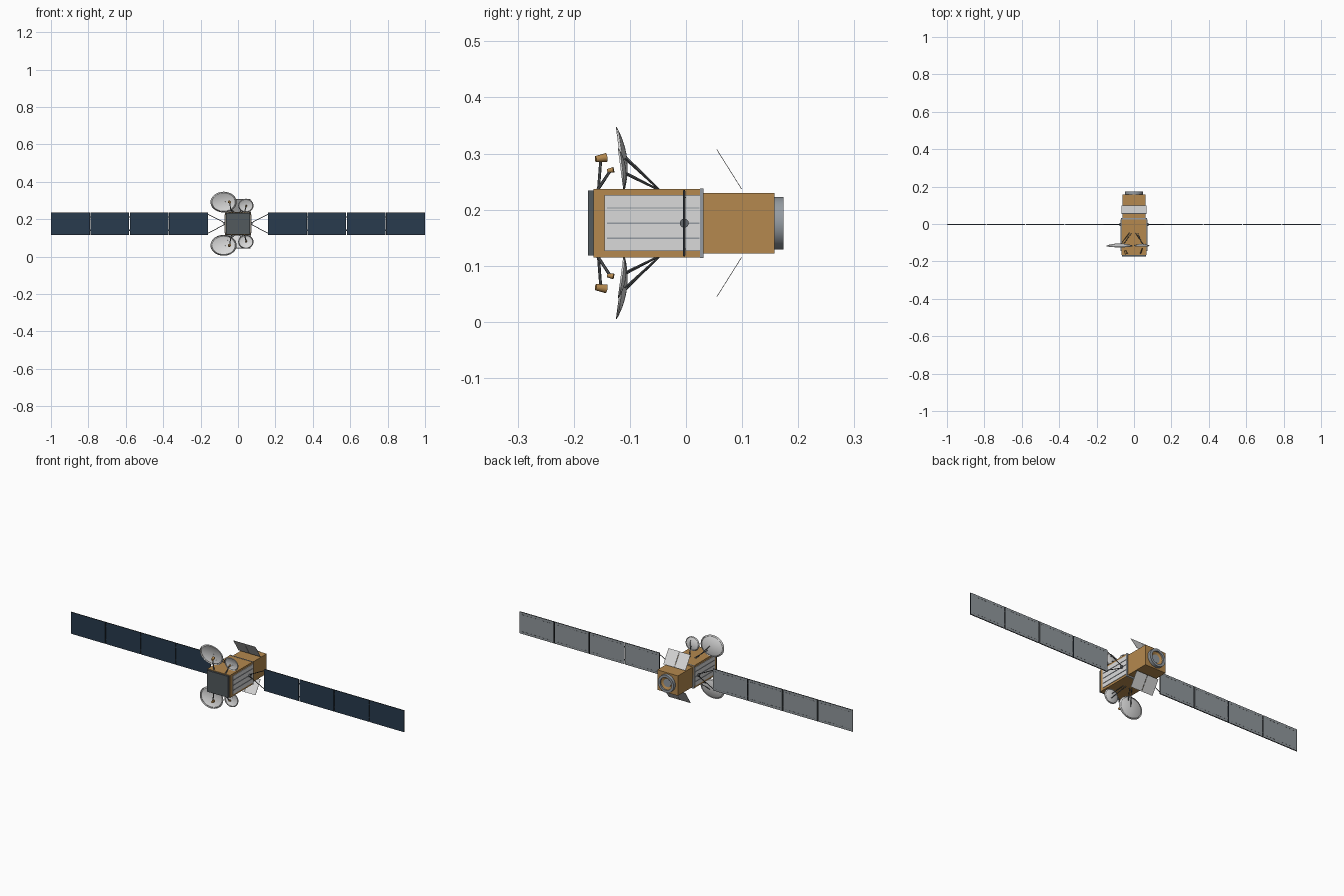
import bpy, bmesh, math
from mathutils import Vector, Matrix

cube = bpy.data.objects.get("Cube")
if cube:
    bpy.data.objects.remove(cube, do_unlink=True)

ZC = 0.176  # height of the long axis


def material(name, rgb):
    m = bpy.data.materials.new(name)
    m.use_nodes = True
    m.diffuse_color = (*rgb, 1)
    m.node_tree.nodes["Principled BSDF"].inputs["Base Color"].default_value = (*rgb, 1)
    return m


GOLD = material("gold foil", (0.46, 0.25, 0.077))
WHITE = material("pale grey", (0.7, 0.7, 0.7))
NAVY = material("solar navy", (0.021, 0.043, 0.075))
GREY = material("panel grey", (0.28, 0.31, 0.33))
SLATE = material("dark slate", (0.085, 0.1, 0.11))
STRUT = material("strut grey", (0.13, 0.14, 0.15))
BLACK = material("edge black", (0.02, 0.022, 0.025))
STEEL = material("ring steel", (0.3, 0.33, 0.36))


def finish(bm, name, mat, smooth=False):
    bmesh.ops.recalc_face_normals(bm, faces=bm.faces)
    me = bpy.data.meshes.new(name)
    bm.to_mesh(me)
    bm.free()
    me.materials.append(mat)
    ob = bpy.data.objects.new(name, me)
    bpy.context.collection.objects.link(ob)
    if smooth:
        bpy.ops.object.select_all(action='DESELECT')
        ob.select_set(True)
        bpy.context.view_layer.objects.active = ob
        bpy.ops.object.shade_smooth_by_angle(angle=math.radians(40))
    return ob


def add_box(bm, center, size, rot=Matrix()):
    mat = Matrix.Translation(center) @ rot @ Matrix.Diagonal((*size, 1))
    bmesh.ops.create_cube(bm, size=1, matrix=mat)


def box(name, mat, center, size):
    bm = bmesh.new()
    add_box(bm, center, size)
    return finish(bm, name, mat)


def rods(name, mat, pairs, r1, r2=None, seg=8):
    bm = bmesh.new()
    for a, b in pairs:
        a, b = Vector(a), Vector(b)
        d = b - a
        mtx = Matrix.Translation((a + b) / 2) @ d.to_track_quat('Z', 'Y').to_matrix().to_4x4()
        bmesh.ops.create_cone(bm, cap_ends=True, segments=seg, radius1=r1,
                              radius2=r1 if r2 is None else r2, depth=d.length, matrix=mtx)
    return finish(bm, name, mat, smooth=True)


def revolve(name, mat, profile, seg=40, closed=False):
    """Spin (radius, y) points about the y axis through the origin."""
    bm = bmesh.new()
    vs = [bm.verts.new((r, y, 0)) for r, y in profile]
    es = [bm.edges.new(p) for p in zip(vs, vs[1:])]
    if closed:
        es.append(bm.edges.new((vs[-1], vs[0])))
    bmesh.ops.spin(bm, geom=vs + es, cent=(0, 0, 0), axis=(0, 1, 0),
                   angle=math.tau, steps=seg, use_merge=True)
    bmesh.ops.remove_doubles(bm, verts=bm.verts, dist=1e-5)
    return finish(bm, name, mat, smooth=True)


# Main body, front plate, collar and rear module
box("main_body", GOLD, (0, -0.067, ZC), (0.136, 0.196, 0.122))
box("front_plate", SLATE, (0, -0.17, ZC), (0.128, 0.01, 0.116))
box("collar", STEEL, (0, 0.028, ZC), (0.14, 0.006, 0.124))
box("rear_module", GOLD, (0, 0.094, ZC), (0.124, 0.127, 0.108))

# Rear ring with a gold lining and a grey centre
ring = revolve("rear_ring", STEEL, [(0.047, 0.155), (0.047, 0.174), (0.034, 0.174), (0.034, 0.155)], closed=True)
lining = revolve("ring_lining", GOLD, [(0.034, 0.166), (0.021, 0.16), (0.021, 0.156)])
center = revolve("ring_center", STEEL, [(0.022, 0.156), (0.022, 0.161), (0, 0.161)])
for ob in (ring, lining, center):
    ob.location.z = ZC

for sx, side in ((1, "left"), (-1, "right")):
    # Side radiator with three rails
    box(side + "_radiator", WHITE, (sx * 0.069, -0.06, ZC), (0.004, 0.17, 0.1))
    bm = bmesh.new()
    for dz in (-0.027, 0, 0.027):
        add_box(bm, (sx * 0.0715, -0.058, ZC + dz), (0.003, 0.165, 0.0025))
    finish(bm, side + "_radiator_rails", STEEL)

    # Wing hub and V-shaped yoke
    rods(side + "_wing_hub", STRUT, [((sx * 0.066, -0.003, ZC), (sx * 0.078, -0.003, ZC))], 0.008, seg=20)
    rods(side + "_wing_yoke", BLACK,
         [((sx * 0.074, -0.003, ZC + s * 0.006), (sx * 0.164, -0.003, ZC + s * 0.052)) for s in (1, -1)], 0.0018)

    # Four solar panels: dark core, navy front, grey back, joined by hinges
    core, front, back, dash = (bmesh.new() for _ in range(4))
    for i in range(4):
        cx = sx * (0.2645 + 0.2105 * i)
        add_box(core, (cx, -0.003, ZC), (0.2075, 0.003, 0.118))
        add_box(front, (cx, -0.005, ZC), (0.2065, 0.001, 0.117))
        add_box(back, (cx, -0.001, ZC), (0.203, 0.001, 0.115))
        for s in (1, -1):
            for k in range(8):
                add_box(dash, (cx + (k - 3.5) * 0.024, -0.0003, ZC + s * 0.046), (0.013, 0.0008, 0.0016))
            if i:
                add_box(core, (cx - sx * 0.105, -0.003, ZC + s * 0.035), (0.006, 0.002, 0.006))
    finish(core, side + "_wing_core", BLACK)
    finish(front, side + "_wing_cells", NAVY)
    finish(back, side + "_wing_backing", GREY)
    finish(dash, side + "_wing_back_dashes", STRUT)


def dish(name, x, y, z, rx, rz, tilt, depth=0.011):
    n = 8
    ob = revolve(name, WHITE, [(i / n, -depth * (i / n) ** 2) for i in range(n + 1)], seg=36)
    ob.scale = (rx, 1, rz)
    ob.rotation_euler.x = tilt
    ob.location = (x, y, z)
    mod = ob.modifiers.new("thickness", 'SOLIDIFY')
    mod.thickness = 0.0015
    mod.offset = 0


for s, end in ((1, "top"), (-1, "bottom")):
    def P(x, y, h):
        return Vector((x, y, ZC + s * h))

    # Large and small dishes, leaning over the front
    tilt = s * math.radians(7.5)
    dish(end + "_large_dish", -0.077, -0.106, ZC + s * 0.117, 0.07, 0.056, tilt)
    dish(end + "_small_dish", 0.042, -0.108, ZC + s * 0.098, 0.041, 0.037, tilt, 0.008)
    rods(end + "_dish_struts", STRUT, [
        (P(-0.07, -0.107, 0.118), P(-0.025, -0.048, 0.06)),
        (P(-0.055, -0.107, 0.09), P(-0.015, -0.05, 0.06)),
        (P(0.05, -0.109, 0.115), P(0.008, -0.048, 0.06)),
        (P(0.045, -0.109, 0.088), P(0.02, -0.05, 0.06))], 0.0018)

    # Feed horns on stalks
    rods(end + "_feed_stalks", STRUT, [
        (P(-0.035, -0.156, 0.06), P(-0.045, -0.152, 0.112)),
        (P(0.035, -0.157, 0.06), P(0.043, -0.136, 0.092))], 0.0028)
    rods(end + "_large_feed", GOLD, [(P(-0.042, -0.161, 0.114), P(-0.047, -0.142, 0.117))], 0.0055, 0.008, 16)
    rods(end + "_small_feed", GOLD, [(P(0.042, -0.14, 0.093), P(0.044, -0.129, 0.095))], 0.0035, 0.005, 16)

    # Slanted rear flap in two leaves split by a seam
    lo, hi = P(0, 0.099, 0.061), P(0, 0.055, 0.131)
    rot = Matrix.Rotation(math.atan2(hi.z - lo.z, hi.y - lo.y), 4, 'X')
    bm = bmesh.new()
    for sx in (1, -1):
        add_box(bm, (lo + hi) / 2 + Vector((sx * 0.0335, 0, 0)), (0.0655, (hi - lo).length, 0.0012), rot)
    finish(bm, end + "_rear_flap", WHITE)
